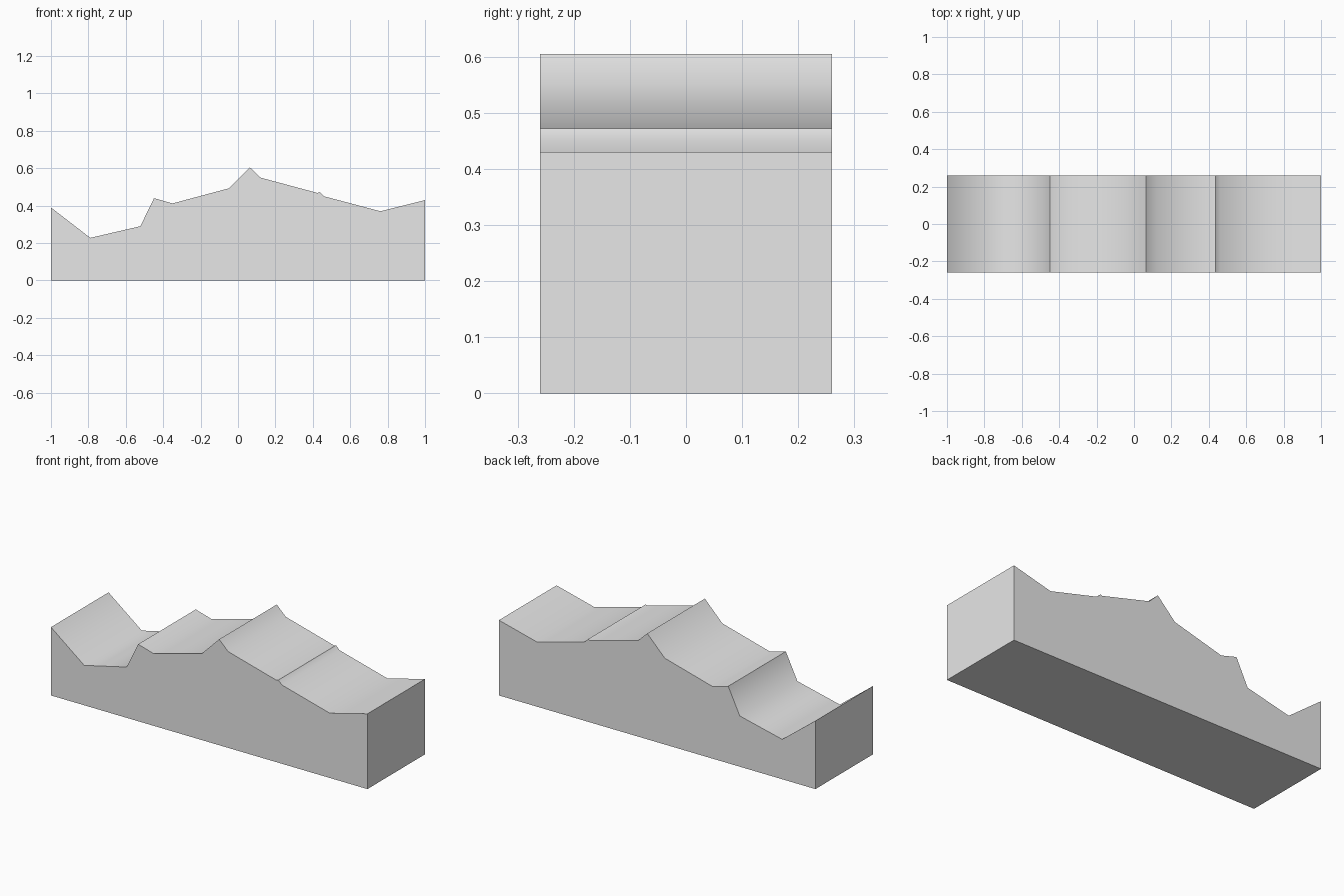
import bpy
import bmesh
import math

cube = bpy.data.objects.get("Cube")
if cube:
    bpy.data.objects.remove(cube, do_unlink=True)

# Single plain grey material
grey = bpy.data.materials.new("light_grey")
grey.use_nodes = True
colour = (0.8, 0.8, 0.8, 1.0)
grey.diffuse_color = colour
grey.node_tree.nodes["Principled BSDF"].inputs["Base Color"].default_value = colour

# Ridge line of the terrain, from right side to left side (x, z)
HALF_DEPTH = 0.26
ridge = [(-1, 0.39), (-0.79, 0.228), (-0.522, 0.29), (-0.449, 0.44),
         (-0.35, 0.412), (-0.048, 0.493), (0.063, 0.605), (0.12, 0.55),
         (0.425, 0.468), (0.437, 0.472), (0.46, 0.45), (0.762, 0.37), (1, 0.43)]
outline = [(-1, 0), (1, 0)] + ridge[::-1]

# Extrude the closed outline from front to back
bm = bmesh.new()
front = bm.faces.new([bm.verts.new((x, -HALF_DEPTH, z)) for x, z in outline])
extruded = bmesh.ops.extrude_face_region(bm, geom=[front], use_keep_orig=True)
back_verts = [g for g in extruded["geom"] if isinstance(g, bmesh.types.BMVert)]
bmesh.ops.translate(bm, vec=(0, 2 * HALF_DEPTH, 0), verts=back_verts)
bmesh.ops.recalc_face_normals(bm, faces=bm.faces)

mesh = bpy.data.meshes.new("terrain_block")
bm.to_mesh(mesh)
bm.free()
mesh.materials.append(grey)
block = bpy.data.objects.new("terrain_block", mesh)
bpy.context.collection.objects.link(block)

# Smooth the slopes, keep crests and block edges sharp
bpy.ops.object.select_all(action="DESELECT")
block.select_set(True)
bpy.context.view_layer.objects.active = block
bpy.ops.object.shade_smooth_by_angle(angle=math.radians(55))
